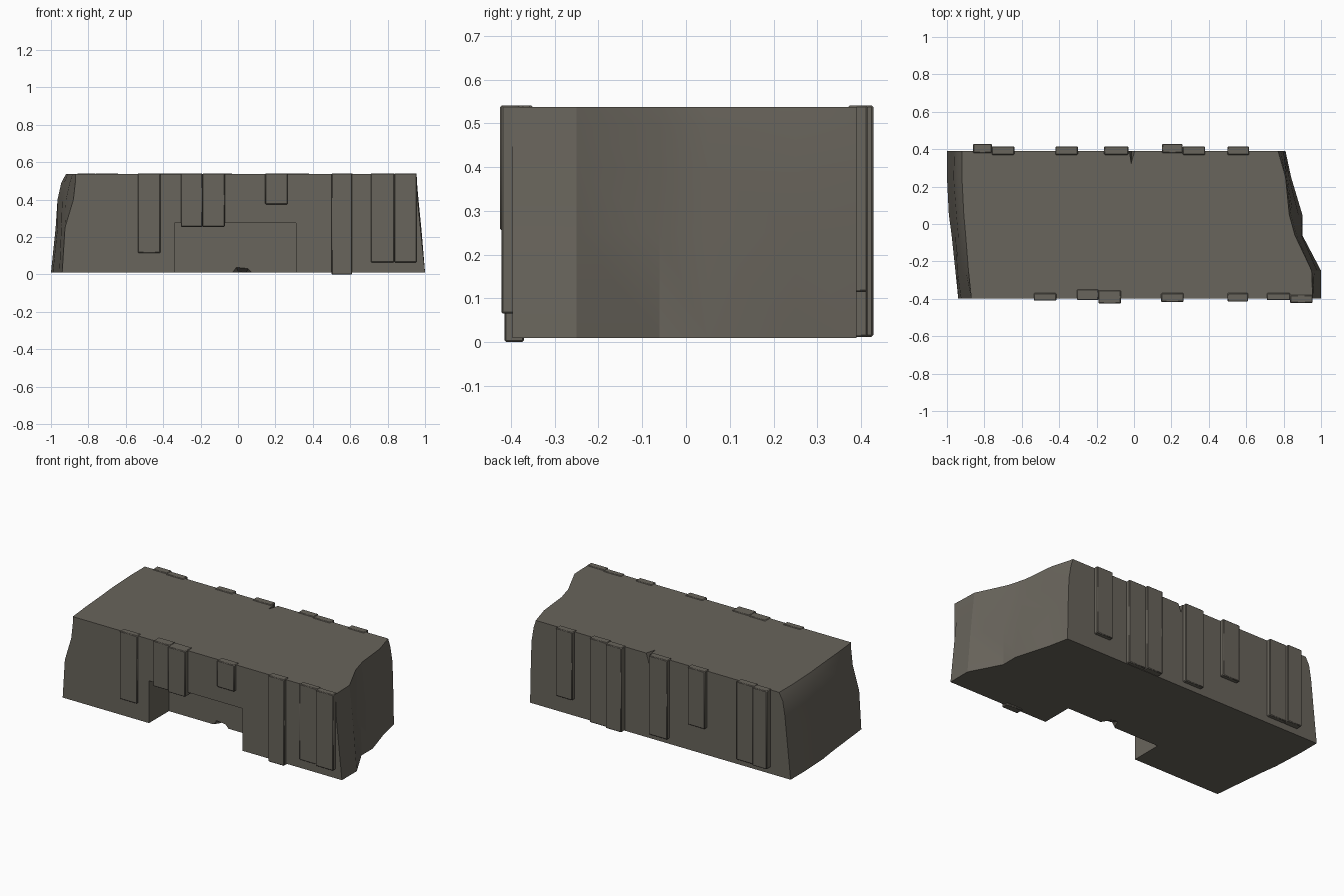
import bpy, bmesh

if "Cube" in bpy.data.objects:
    bpy.data.objects.remove(bpy.data.objects["Cube"])

stone = bpy.data.materials.new("dark stone")
stone.diffuse_color = (0.14, 0.128, 0.106, 1)
stone.use_nodes = True
stone.node_tree.nodes["Principled BSDF"].inputs["Base Color"].default_value = stone.diffuse_color


def make_object(name, bm, material=stone):
    bmesh.ops.recalc_face_normals(bm, faces=bm.faces)
    mesh = bpy.data.meshes.new(name)
    bm.to_mesh(mesh)
    bm.free()
    obj = bpy.data.objects.new(name, mesh)
    bpy.context.collection.objects.link(obj)
    if material:
        mesh.materials.append(material)
    return obj


def prism(bottom, top):
    """Solid joining two outlines with the same number of points."""
    bm = bmesh.new()
    a = [bm.verts.new(p) for p in bottom]
    b = [bm.verts.new(p) for p in top]
    n = len(a)
    bm.faces.new(a)
    bm.faces.new(b)
    for i in range(n):
        j = (i + 1) % n
        bm.faces.new((a[i], a[j], b[j], b[i]))
    return bm


def box(x0, x1, y0, y1, z0, z1):
    rect = [(x0, y0), (x1, y0), (x1, y1), (x0, y1)]
    return prism([(x, y, z0) for x, y in rect], [(x, y, z1) for x, y in rect])


def shade_smooth(obj, angle):
    bpy.ops.object.select_all(action='DESELECT')
    obj.select_set(True)
    bpy.context.view_layer.objects.active = obj
    bpy.ops.object.shade_smooth_by_angle(angle=angle)


def cut(obj, name, bm):
    cutter = make_object(name, bm, None)
    cutter.hide_render = True
    cutter.hide_viewport = True
    cutter.display_type = 'WIRE'
    mod = obj.modifiers.new(name, 'BOOLEAN')
    mod.operation = 'DIFFERENCE'
    mod.solver = 'EXACT'
    mod.object = cutter


# Block with broken ends: cross-sections along y, end positions listed by height
heights = (0.01, 0.25, 0.40, 0.49, 0.537)
sections = [
    (-0.397, (-0.94, -0.925, -0.88, -0.87, -0.87), (1.0, 0.975, 0.96, 0.957, 0.955)),
    (-0.25, (-0.955, -0.945, -0.92, -0.90, -0.885), (1.0, 0.98, 0.965, 0.955, 0.95)),
    (-0.06, (-0.975, -0.955, -0.94, -0.92, -0.90), (0.90, 0.895, 0.88, 0.87, 0.86)),
    (0.05, (-0.99, -0.965, -0.95, -0.93, -0.91), (0.90, 0.88, 0.85, 0.84, 0.83)),
    (0.25, (-1.0, -0.975, -0.965, -0.945, -0.92), (0.84, 0.83, 0.82, 0.815, 0.81)),
    (0.39, (-1.0, -0.975, -0.96, -0.945, -0.92), (0.81, 0.805, 0.80, 0.785, 0.77)),
]
bm = bmesh.new()
rings = []
for y, left, right in sections:
    ring = [(x, y, z) for x, z in zip(left, heights)]
    ring += [(x, y, z) for x, z in zip(right[::-1], heights[::-1])]
    rings.append([bm.verts.new(p) for p in ring])
for a, b in zip(rings, rings[1:]):
    for i in range(len(a)):
        j = (i + 1) % len(a)
        bm.faces.new((a[i], a[j], b[j], b[i]))
bm.faces.new(rings[0])
bm.faces.new(rings[-1])
block = make_object("stone_block", bm)

# Rectangular recess under the front, a chip in its rear wall, a crack at the back
cut(block, "recess_cutter", box(-0.34, 0.31, -0.6, -0.2, -0.1, 0.275))
chip = [(-0.04, -0.05), (0.085, -0.05), (0.085, 0.01), (0.06, 0.038), (-0.015, 0.046), (-0.04, 0.015)]
cut(block, "chip_cutter", prism([(x, -0.22, z) for x, z in chip],
                                [(0.02 + (x - 0.02) * 0.5, -0.14, z - 0.03) for x, z in chip]))
cut(block, "crack_cutter", prism([(-0.015, 0.40, 0.48), (-0.013, 0.40, 0.48), (-0.014, 0.38, 0.48)],
                                 [(-0.03, 0.40, 0.56), (0.015, 0.40, 0.56), (-0.015, 0.30, 0.56)]))
shade_smooth(block, 0.3)

# Hanging strips: x start, x end, bottom height, outer distance, inner distance
front = [
    (-0.535, -0.415, 0.115, 0.41, 0.37),
    (-0.305, -0.19, 0.255, 0.407, 0.35),
    (-0.19, -0.07, 0.255, 0.425, 0.355),
    (0.145, 0.265, 0.375, 0.417, 0.37),
    (0.5, 0.61, 0.0, 0.415, 0.37),
    (0.71, 0.835, 0.065, 0.407, 0.37),
    (0.835, 0.955, 0.065, 0.422, 0.38),
]
back = [
    (-0.86, -0.76, 0.05, 0.428, 0.38),
    (-0.76, -0.64, 0.05, 0.415, 0.37),
    (-0.42, -0.30, 0.18, 0.415, 0.37),
    (-0.16, -0.03, 0.045, 0.415, 0.37),
    (0.15, 0.26, 0.012, 0.428, 0.38),
    (0.26, 0.38, 0.012, 0.415, 0.37),
    (0.5, 0.615, 0.115, 0.415, 0.37),
]
for side, sign, strips in (("front", -1, front), ("back", 1, back)):
    for i, (x0, x1, z0, outer, inner) in enumerate(strips):
        ys = sorted((sign * outer, sign * inner))
        strip = make_object(f"{side}_strip_{i + 1}", box(x0, x1, *ys, z0, 0.541))
        bevel = strip.modifiers.new("soft edges", 'BEVEL')
        bevel.width = 0.004
        bevel.segments = 1
        shade_smooth(strip, 0.9)
